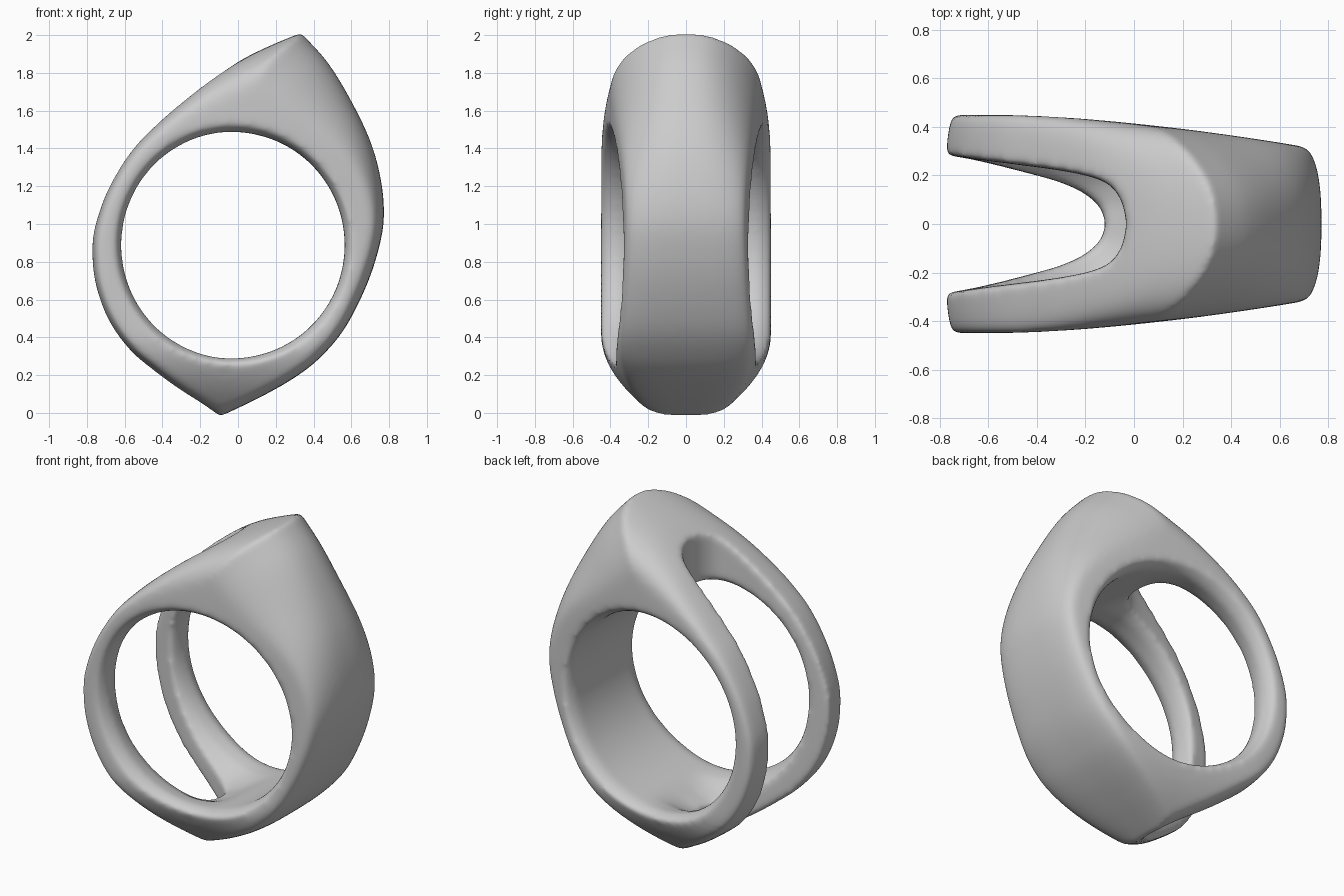
import bpy, bmesh, math
from mathutils import Vector

if "Cube" in bpy.data.objects:
    bpy.data.objects.remove(bpy.data.objects["Cube"])

CX, CZ = -0.025, 0.888          # centre of the finger hole
C = Vector((CX, CZ))


def spline(pts, steps=8):
    """Catmull-Rom through pts, with free ends."""
    p = [Vector(q) for q in pts]
    p = [2 * p[0] - p[1]] + p + [2 * p[-1] - p[-2]]
    out = []
    for i in range(1, len(p) - 2):
        a, b, c, d = p[i - 1:i + 3]
        for k in range(steps):
            t = k / steps
            out.append(0.5 * (2 * b + (c - a) * t + (2 * a - 5 * b + 4 * c - d) * t * t
                              + (3 * b - a - 3 * c + d) * t ** 3))
    return out + [p[-2]]


def loft(name, rings):
    """Closed solid through a stack of equal closed rings."""
    bm = bmesh.new()
    vs = [[bm.verts.new(v) for v in r] for r in rings]
    n = len(rings[0])
    for a, b in zip(vs, vs[1:]):
        for i in range(n):
            j = (i + 1) % n
            bm.faces.new((a[i], a[j], b[j], b[i]))
    bm.faces.new(vs[0])
    bm.faces.new(vs[-1])
    bmesh.ops.recalc_face_normals(bm, faces=bm.faces)
    me = bpy.data.meshes.new(name)
    bm.to_mesh(me)
    bm.free()
    ob = bpy.data.objects.new(name, me)
    bpy.context.collection.objects.link(ob)
    return ob


# Front outline: two curves meeting at the top and bottom ridges
right = [(-.095, -.018), (.02, .035), (.15, .1), (.3, .187), (.43, .288), (.56, .44), (.67, .65),
         (.74, .85), (.772, 1.03), (.757, 1.23), (.7, 1.44), (.595, 1.66), (.475, 1.855),
         (.335, 2.012)]
left = [(.335, 2.012), (.2, 1.957), (.05, 1.886), (-.1, 1.795), (-.25, 1.683), (-.42, 1.54),
        (-.57, 1.385), (-.69, 1.19), (-.76, 1.0), (-.778, .86), (-.76, .68), (-.69, .49),
        (-.575, .33), (-.44, .215), (-.31, .12), (-.2, .05), (-.095, -.018)]
outline = spline(right)[:-1] + spline(left)[:-1]


def half_width(x, z=1.0):
    """Narrows to the right, and towards the bottom and top ridges."""
    w = 0.45 - 0.092 * max(0.0, x + 0.55) ** 1.6
    low = max(0.0, 1 - max(z, 0) / 0.42)
    high = max(0.0, (z - 1.5) / 0.5)
    return w * (1 - 0.56 * low ** 2.1) * (1 - 0.07 * high ** 2)


def edge_drop(v):
    """Fall of the outer surface at the sides, its roundness, backward lean."""
    ang = math.degrees(math.atan2(v.y - CZ, v.x - CX))
    bump = lambda a, w: math.exp(-(((ang - a + 180) % 360 - 180) / w) ** 2)
    t, r = bump(72, 35), bump(0, 50)
    return 0.05 + 0.25 * t + 0.02 * r, 3.0 - 0.7 * t - 0.3 * r, 0.15 * t


def body_ring(t, inset=1.0):
    ring = []
    for v in outline:
        d, p, lean = edge_drop(v)
        g = 1 - (1 - min(abs(t), 1) ** p) ** (1 / p)
        q = v + (C - v).normalized() * d * g
        q.x -= lean * abs(t) ** 2.4
        q = C + (q - C) * inset
        ring.append((q.x, t * half_width(q.x, q.y), q.y))
    return ring


# Ring body, solid at first
ts = [math.sin(math.pi / 2 * k / 14) for k in range(-14, 15)]
insets = (.3, .5, .65, .75, .85, .92, .97)
ring = loft("ring_band", [body_ring(-1, s) for s in insets] + [body_ring(t) for t in ts]
            + [body_ring(1, s) for s in reversed(insets)])


# Slot half-outlines (x, y), upper and lower
top_slot = [(-1, .3), (-.75, .28), (-.4, .235), (-.2, .2), (-.1, .16), (-.05, .09), (-.03, 0)]
low_slot = [(-1, .3), (-.75, .28), (-.4, .2), (-.25, .15), (-.17, .1), (-.13, .05), (-.118, 0)]


def slot_ring(half, z):
    c = spline(half)
    return [(v.x, v.y, z) for v in c] + [(v.x, -v.y, z) for v in reversed(c[:-1])]


slot = loft("slot_cutter", [slot_ring(low_slot, -.3), slot_ring(low_slot, .3),
                            slot_ring(top_slot, 1.5), slot_ring(top_slot, 2.3)])


# Finger hole cutter: flared at the sides and dished towards the slot
def hole_keys(a):
    x, z = CX + .59 * math.cos(a), CZ + .598 * math.sin(a)
    w = half_width(x, z)
    k = min(1, max(0, (.12 - x) / .3))
    k = k * k * (3 - 2 * k) * (.55 + .45 * abs(math.sin(a)))
    g = 0.17 + 0.15 * max(0, min(.7, -x - .05))
    half = [(g - .1, .1 * k), (g - .03, .075 * k), (g + .02, .045 * k), (g + .06, .018 * k),
            (w - .08, 0), (w - .045, .01), (w - .01, .03), (w + .06, .075)]
    return [(-y, o) for y, o in reversed(half)] + half


angles = [2 * math.pi * k / 120 for k in range(120)]
keys = [hole_keys(a) for a in angles]
hole = loft("finger_hole_cutter", [
    [(CX + (.59 + k[i][1]) * math.cos(a), k[i][0], CZ + (.598 + k[i][1]) * math.sin(a))
     for a, k in zip(angles, keys)] for i in range(16)])

for cutter in (hole, slot):
    m = ring.modifiers.new(cutter.name, 'BOOLEAN')
    m.operation, m.object, m.solver = 'DIFFERENCE', cutter, 'EXACT'
    cutter.hide_render = True
    cutter.hide_set(True)

# Soften every edge
m = ring.modifiers.new("even_mesh", 'REMESH')
m.mode, m.voxel_size, m.use_smooth_shade = 'VOXEL', 0.012, True
m = ring.modifiers.new("soften", 'SMOOTH')
m.factor, m.iterations = 0.5, 30
